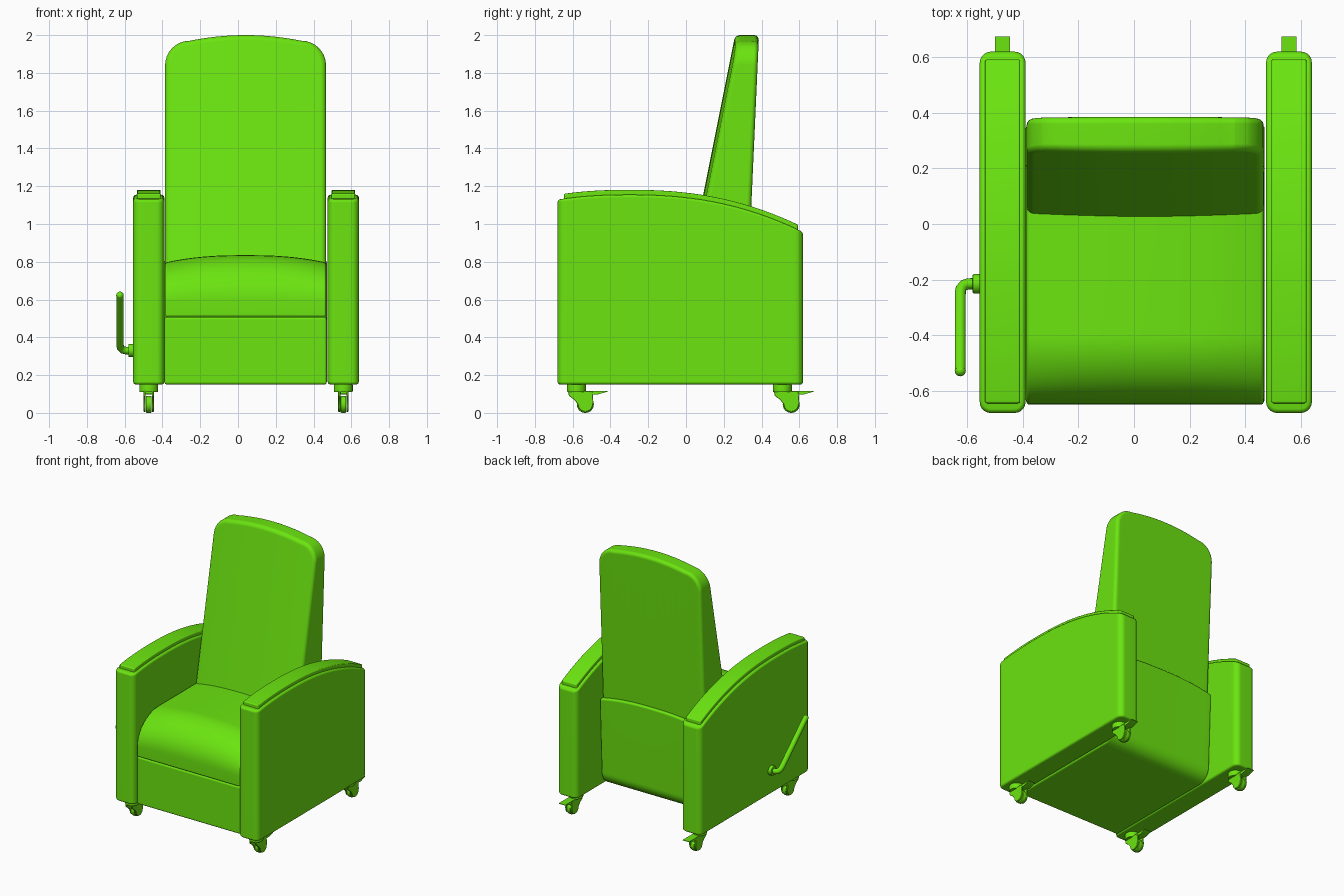
import bpy, bmesh
from math import sin, cos, pi, radians
from mathutils import Vector, Matrix

if "Cube" in bpy.data.objects:
    bpy.data.objects.remove(bpy.data.objects["Cube"], do_unlink=True)

green = bpy.data.materials.new("lime_green")
green.use_nodes = True
colour = (0.147, 0.78, 0.005, 1)
green.diffuse_color = colour
for node in green.node_tree.nodes:
    if node.type == 'BSDF_PRINCIPLED':
        node.inputs["Base Color"].default_value = colour

CX, HALF = 0.04, 0.43          # centre and half width of the seat
ARM_X = (-0.4725, 0.5575)      # arm centres


def finish(name, bm):
    """Turn a bmesh into a smooth-shaded object."""
    bmesh.ops.recalc_face_normals(bm, faces=bm.faces)
    mesh = bpy.data.meshes.new(name)
    bm.to_mesh(mesh)
    bm.free()
    mesh.materials.append(green)
    obj = bpy.data.objects.new(name, mesh)
    bpy.context.collection.objects.link(obj)
    bpy.ops.object.select_all(action='DESELECT')
    obj.select_set(True)
    bpy.context.view_layer.objects.active = obj
    bpy.ops.object.shade_smooth_by_angle(angle=radians(35))
    mod = obj.modifiers.new("normals", 'WEIGHTED_NORMAL')
    mod.keep_sharp = True
    return obj


def prism(name, ring_a, ring_b, bevel=0, segments=4, cut_axis=None, cuts=(), warp=None):
    """Join two matching outlines, round the rim, then cut and bend the result."""
    bm = bmesh.new()
    a = [bm.verts.new(p) for p in ring_a]
    b = [bm.verts.new(p) for p in ring_b]
    bm.faces.new(a)
    bm.faces.new(b[::-1])
    for i in range(len(a)):
        bm.faces.new((a[i], b[i], b[i - 1], a[i - 1]))
    bmesh.ops.recalc_face_normals(bm, faces=bm.faces)
    if bevel:
        rim = [e for e in bm.edges if e.calc_face_angle(0) > radians(40)]
        bmesh.ops.bevel(bm, geom=rim, offset=bevel, segments=segments, profile=0.5,
                        affect='EDGES', clamp_overlap=False)
    for c in cuts:
        normal = Vector((0, 0, 0))
        normal[cut_axis] = 1
        bmesh.ops.bisect_plane(bm, geom=bm.verts[:] + bm.edges[:] + bm.faces[:],
                               dist=1e-5, plane_co=normal * c, plane_no=normal)
    if warp:
        for v in bm.verts:
            v.co = warp(v.co)
    return finish(name, bm)


def side_prism(name, outline, x, half, **options):
    """Extrude a (y, z) outline across x."""
    return prism(name, [(x - half, y, z) for y, z in outline],
                 [(x + half, y, z) for y, z in outline], **options)


def arc(cu, cv, ru, rv, start, end, n=8):
    return [(cu + ru * cos(radians(start + (end - start) * i / n)),
             cv + rv * sin(radians(start + (end - start) * i / n))) for i in range(n + 1)]


def cylinder(name, centre, radius, depth, axis='Z', bevel=0.006):
    bm = bmesh.new()
    turn = {'Z': Matrix(), 'X': Matrix.Rotation(pi / 2, 4, 'Y')}[axis]
    bmesh.ops.create_cone(bm, cap_ends=True, segments=28, radius1=radius, radius2=radius,
                          depth=depth, matrix=Matrix.Translation(centre) @ turn)
    rim = [e for e in bm.edges if e.calc_face_angle(0) > radians(40)]
    bmesh.ops.bevel(bm, geom=rim, offset=bevel, segments=2, profile=0.5, affect='EDGES')
    return finish(name, bm)


# Seat base with raised rear panel, and the crowned seat cushion
columns = [CX + HALF * i / 8 for i in range(-7, 8)]


def crown(co):
    t = min(1, abs(co.x - CX) / HALF)
    lift = max(0, min(1, (co.z - 0.51) / 0.3))
    return Vector((co.x, co.y, co.z - 0.04 * lift * t ** 2.5))


base = [(-0.645, 0.15), (-0.645, 0.507), (0.2, 0.507), (0.2, 0.85), (0.357, 0.85)]
base += arc(0.235, 0.25, 0.1, 0.1, 0, -90)
side_prism("seat_base", base, CX, HALF, bevel=0.014, cut_axis=0, cuts=columns, warp=crown)

cushion = [(0.2, 0.509), (0.2, 0.835)] + arc(-0.4, 0.6, 0.25, 0.235, 90, 180, 10) + [(-0.65, 0.509)]
side_prism("seat_cushion", cushion, CX, HALF - 0.003, bevel=0.012,
           cut_axis=0, cuts=columns, warp=crown)


# Tapered backrest with arched top and crowned front
def back_front(z):
    return 0.02 + (z - 0.8) * 0.2


def back_rear(z):
    return 0.345 + (z - 1.08) * 0.045


def back_crown(co):
    front, rear = back_front(co.z), back_rear(co.z)
    share = max(0, min(1, (rear - co.y) / (rear - front)))
    t = (co.x - CX) / HALF
    return Vector((co.x, co.y + 0.02 * t * t * share, co.z))


outline = [(-0.426, 0.6)] + arc(-0.296, 1.84, 0.13, 0.13, 180, 90)
outline += [(0.296 * i / 6, 1.97 + 0.03 * (1 - (i / 6) ** 2)) for i in range(-5, 6)]
outline += arc(0.296, 1.84, 0.13, 0.13, 90, 0) + [(0.426, 0.6)]
prism("backrest", [(CX + x, back_front(z), z) for x, z in outline],
      [(CX + x, back_rear(z), z) for x, z in outline], bevel=0.026, segments=5,
      cut_axis=0, cuts=columns, warp=back_crown)


# Arms and arm pads: rounded blocks whose tops follow one curve
def arm_top(y):
    return 1.155 - 0.24 * abs(y + 0.3) ** 2.3


def follow_curve(co):
    shift = arm_top(co.y) - 1.155 if co.z > 0.8 else 0
    return Vector((co.x, co.y, co.z + shift))


def block(name, x, half, y0, y1, z0, z1, radius, bevel):
    ring = []
    for sx, y, a in ((1, y1 - radius, 0), (-1, y1 - radius, 90),
                     (-1, y0 + radius, 180), (1, y0 + radius, 270)):
        ring += arc(x + sx * (half - radius), y, radius, radius, a, a + 90, 5)
    slices = [y0 + (y1 - y0) * i / 22 for i in range(1, 22)]
    prism(name, [(u, v, z0) for u, v in ring], [(u, v, z1) for u, v in ring],
          bevel=bevel, segments=3, cut_axis=1, cuts=slices, warp=follow_curve)


def caster(tag, x, y):
    """Swivel caster with two fork cheeks, a wheel and a brake pedal."""
    cylinder(tag + "_stem", (x, y, 0.132), 0.05, 0.045)
    pedal = [(-0.03, 0.1), (-0.03, 0.116), (0.165, 0.116), (0.165, 0.112), (0.11, 0.097)]
    side_prism(tag + "_pedal", [(y + u, z) for u, z in pedal], x, 0.027)
    fork = [(-0.045, 0.116), (0.085, 0.116), (0.09, 0.05)]
    fork += arc(0.047, 0.046, 0.04, 0.04, 0, -180, 10) + [(-0.012, 0.07), (-0.04, 0.09)]
    for side in (-1, 1):
        side_prism(tag + "_fork", [(y + u, z) for u, z in fork],
                   x + side * 0.022, 0.006, bevel=0.002, segments=1)
    cylinder(tag + "_wheel", (x, y + 0.047, 0.045), 0.045, 0.03, 'X')


for side, x in zip(("right", "left"), ARM_X):
    block(side + "_arm", x, 0.0825, -0.68, 0.62, 0.15, 1.155, 0.04, 0.015)
    block(side + "_arm_pad", x, 0.063, -0.645, 0.592, 1.12, 1.181, 0.008, 0.007)
    caster(side + "_front_caster", x, -0.58)
    caster(side + "_rear_caster", x, 0.51)

# Recline lever on the right arm
cylinder("lever_hub", (-0.566, -0.215, 0.33), 0.035, 0.03, 'X')
path = [(-0.56, -0.215, 0.33), (-0.595, -0.215, 0.33), (-0.612, -0.22, 0.334),
        (-0.622, -0.232, 0.345), (-0.625, -0.25, 0.362), (-0.625, -0.528, 0.622)]
curve = bpy.data.curves.new("lever_rod", 'CURVE')
curve.dimensions = '3D'
curve.bevel_depth = 0.02
curve.bevel_resolution = 4
curve.use_fill_caps = True
spline = curve.splines.new('POLY')
spline.points.add(len(path) - 1)
for point, co in zip(spline.points, path):
    point.co = (*co, 1)
spline.use_smooth = True
curve.materials.append(green)
bpy.context.collection.objects.link(bpy.data.objects.new("lever_rod", curve))
bm = bmesh.new()
bmesh.ops.create_uvsphere(bm, u_segments=16, v_segments=10, radius=0.02,
                          matrix=Matrix.Translation(path[-1]))
finish("lever_tip", bm)
